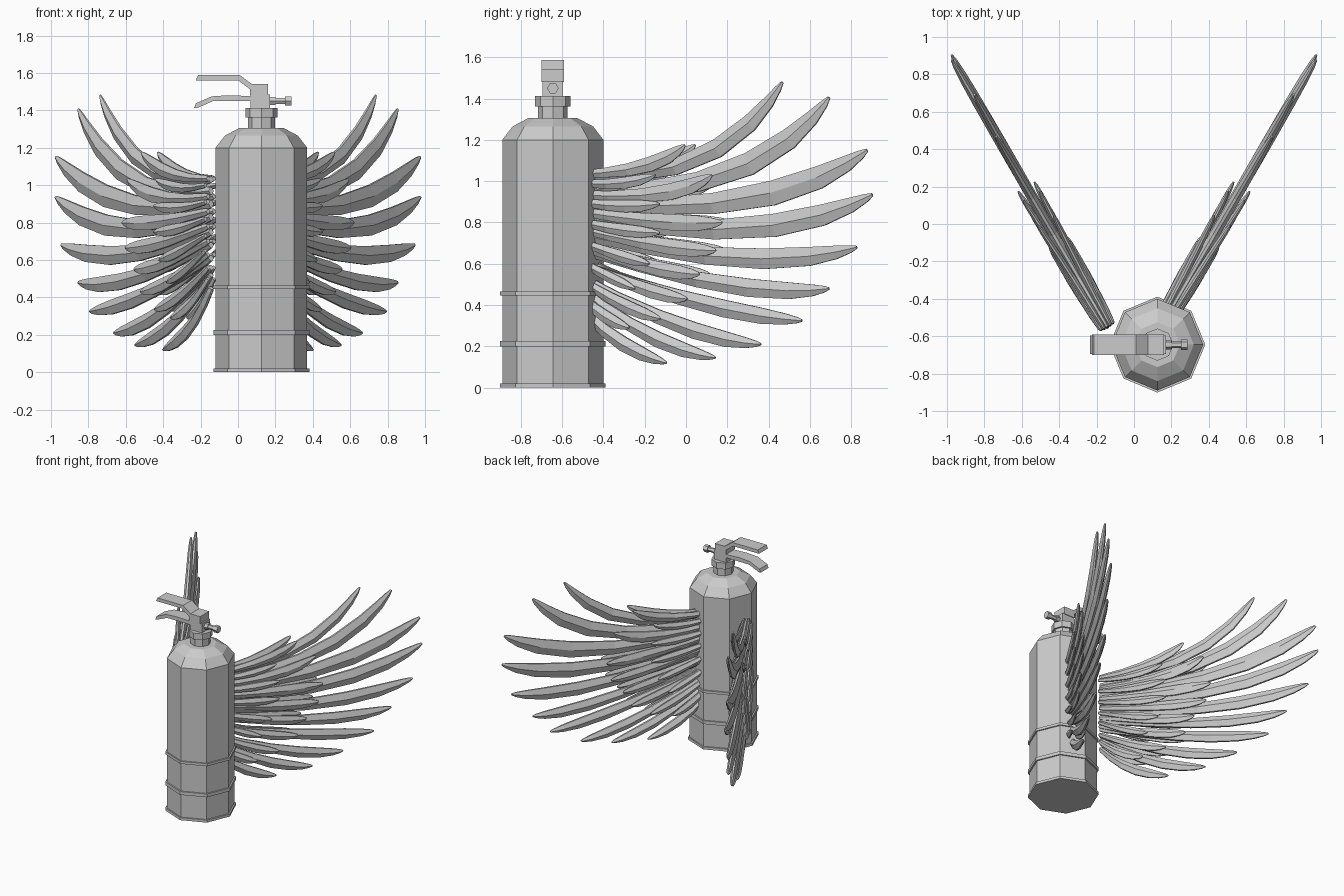
import bpy, bmesh, math
from mathutils import Vector

if "Cube" in bpy.data.objects:
    bpy.data.objects.remove(bpy.data.objects["Cube"])

CX, CY = 0.125, -0.645          # axis of the extinguisher
grey = bpy.data.materials.new("plain_grey")
grey.diffuse_color = (0.6, 0.6, 0.6, 1)
grey.use_nodes = True
grey.node_tree.nodes["Principled BSDF"].inputs["Base Color"].default_value = grey.diffuse_color


def finish(name, bm, mirror=False):
    bmesh.ops.recalc_face_normals(bm, faces=bm.faces)
    me = bpy.data.meshes.new(name)
    bm.to_mesh(me)
    bm.free()
    me.materials.append(grey)
    ob = bpy.data.objects.new(name, me)
    bpy.context.collection.objects.link(ob)
    if mirror:
        ob.modifiers.new("mirror", 'MIRROR').use_mirror_merge = False
    return ob


def skin(bm, rings):
    """Join equal-sized rings of points into a closed tube."""
    vs = [[bm.verts.new(p) for p in r] for r in rings]
    n = len(vs[0])
    for a, b in zip(vs, vs[1:]):
        for i in range(n):
            bm.faces.new((a[i], a[(i + 1) % n], b[(i + 1) % n], b[i]))
    bm.faces.new(vs[0][::-1])
    bm.faces.new(vs[-1])


def lathe(name, profile, sides=8):
    bm = bmesh.new()
    skin(bm, [[(CX + r * math.cos(2 * math.pi * i / sides),
                CY + r * math.sin(2 * math.pi * i / sides), z)
               for i in range(sides)] for r, z in profile])
    return finish(name, bm)


def extrude_y(name, outline, half):
    bm = bmesh.new()
    skin(bm, [[(x, CY + s * half, z) for x, z in outline] for s in (-1, 1)])
    return finish(name, bm)


# Tank with chamfered shoulder, and its raised bands
lathe("tank", [(.245, 0), (.245, 1.2), (.195, 1.265), (.12, 1.305)])
for name, z0, z1 in (("foot_band", 0, .02), ("lower_band", .2, .226),
                     ("upper_band", .445, .465)):
    lathe(name, [(.256, z0), (.256, z1)])

# Neck and collar
lathe("neck", [(.072, 1.29), (.072, 1.37)])
lathe("collar", [(.086, 1.362), (.086, 1.412)])

# Valve block and levers
extrude_y("valve_block", [(.066, 1.405), (.172, 1.405), (.172, 1.485), (.066, 1.485)], .05)
extrude_y("top_lever", [(-.214, 1.588), (.01, 1.588), (.075, 1.54), (.16, 1.54),
                        (.16, 1.48), (.064, 1.48), (.064, 1.513), (0, 1.561),
                        (-.225, 1.561)], .055)
extrude_y("lower_lever", [(-.235, 1.412), (-.225, 1.438), (-.14, 1.475), (-.05, 1.481),
                          (.07, 1.476), (.07, 1.45), (-.05, 1.45), (-.135, 1.449),
                          (-.22, 1.412)], .05)

# Hexagonal nozzle
bm = bmesh.new()
skin(bm, [[(x, CY + r * math.cos(math.pi * i / 3), 1.45 + r * math.sin(math.pi * i / 3))
           for i in range(6)]
          for x, r in ((.16, .026), (.2, .026), (.2, .018), (.25, .018),
                       (.25, .028), (.285, .028))])
finish("nozzle", bm)

# Feather outline: (position along feather, width factor, thickness factor)
SHAPE = [(0, .35, .6), (.03, .5, .8), (.2, .62, 1), (.4, .85, 1), (.6, 1, 1),
         (.78, .92, .9), (.9, .65, .75), (.97, .36, .5), (1, .14, .25)]
SECTION = [(1, .3), (0, 1), (-1, .3), (-1, -.3), (0, -1), (1, -.3)]
OUT = Vector((.866, -.5, 0))


def wing_point(y, z, off):
    return Vector((.155 + .577 * (y + .53), y, z)) + OUT * off


def feather(bm, root_z, ctrl, tip, width, thick, off0, off1):
    a, b, c = Vector((-.55, root_z)), Vector(ctrl), Vector(tip)
    rings = []
    for t, fw, ft in SHAPE:
        p = a * (1 - t) ** 2 + b * 2 * t * (1 - t) + c * t * t
        d = (b - a) * (1 - t) + (c - b) * t
        d = Vector((d.x / .866, d.y)).normalized()      # true direction in the wing plane
        off = off0 + (off1 - off0) * t
        rings.append([wing_point(p.x - d.y * u * fw * width * .866,
                                 p.y + d.x * u * fw * width,
                                 off + v * ft * thick) for u, v in SECTION])
    skin(bm, rings)


# Long flight feathers: root height, bend (y, z), tip (y, z), half width
LONG = [(1.03, (.15, .96), (.47, 1.48), .046), (.97, (.3, .88), (.69, 1.405), .056),
        (.90, (.4, .80), (.88, 1.15), .060), (.83, (.4, .66), (.90, .935), .056),
        (.75, (.35, .54), (.83, .68), .050), (.68, (.3, .42), (.69, .48), .044),
        (.61, (.15, .35), (.565, .325), .042), (.56, (0, .23), (.36, .21), .040),
        (.52, (-.2, .20), (.145, .145), .038), (.45, (-.38, .20), (-.097, .12), .036)]
bm = bmesh.new()
for i, (rz, b, c, w) in enumerate(LONG):
    feather(bm, rz, b, c, w, .026, 0, .006 * (-1) ** i)
finish("long_feathers", bm, True)

# Covert feathers, laid on both faces of each wing
MID = [(1.035, (-.15, 1.03), (.02, 1.175), .036), (.94, (-.05, .89), (.15, 1.03), .040),
       (.86, (-.05, .78), (.20, .80), .040), (.78, (-.05, .66), (.17, .665), .038),
       (.70, (-.1, .55), (.09, .55), .036), (.63, (-.15, .44), (.03, .43), .034),
       (.56, (-.28, .37), (-.1, .335), .032), (.50, (-.40, .33), (-.25, .29), .030)]
SMALL = [(1.0, (-.3, .96), (-.12, 1.03), .028), (.91, (-.3, .86), (-.1, .89), .030),
         (.82, (-.3, .75), (-.1, .75), .030), (.73, (-.3, .63), (-.15, .60), .028),
         (.65, (-.36, .53), (-.22, .48), .026)]
for side, label in ((1, "outer"), (-1, "inner")):
    for table, part, o0, o1 in ((MID, "coverts", .018, .05),
                                (SMALL, "small_coverts", .035, .055)):
        bm = bmesh.new()
        for rz, b, c, w in table:
            feather(bm, rz, b, c, w, .018, side * o0, side * o1)
        finish(f"{label}_{part}", bm, True)
